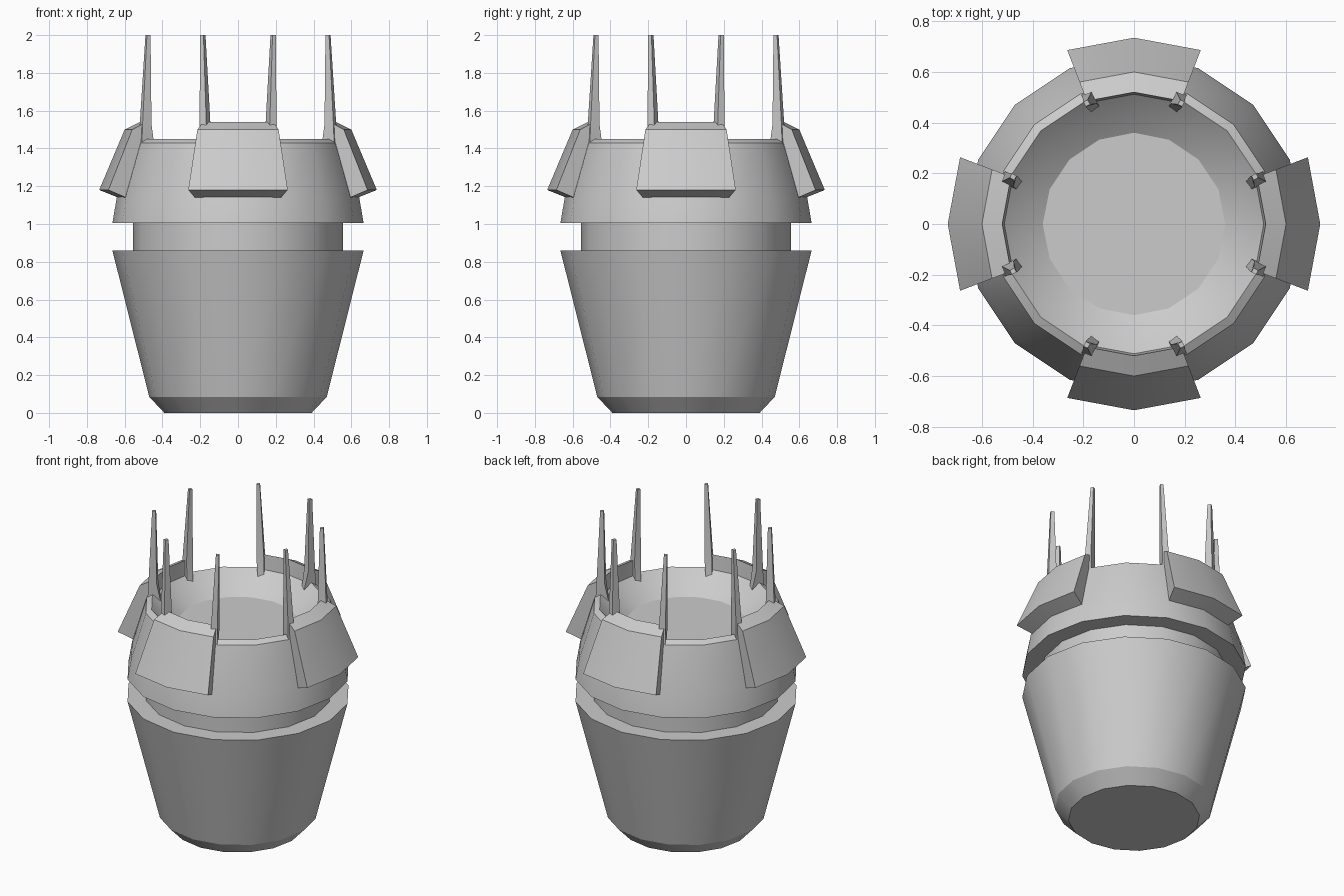
import bpy, bmesh
from math import cos, sin, pi, radians

if "Cube" in bpy.data.objects:
    bpy.data.objects.remove(bpy.data.objects["Cube"])


def finish(bm, name):
    bmesh.ops.remove_doubles(bm, verts=bm.verts, dist=1e-5)
    bmesh.ops.recalc_face_normals(bm, faces=bm.faces)
    me = bpy.data.meshes.new(name)
    bm.to_mesh(me)
    bm.free()
    ob = bpy.data.objects.new(name, me)
    bpy.context.collection.objects.link(ob)
    bpy.ops.object.select_all(action='DESELECT')
    bpy.context.view_layer.objects.active = ob
    ob.select_set(True)
    bpy.ops.object.shade_smooth_by_angle(angle=radians(26))
    return ob


def skin(bm, rings, closed):
    # bridge successive rings of vertices with quads
    rings = [[bm.verts.new(p) for p in r] for r in rings]
    for a, b in zip(rings, rings[1:]):
        n = len(a)
        for i in range(n if closed else n - 1):
            j = (i + 1) % n
            bm.faces.new((a[i], a[j], b[j], b[i]))
    bm.faces.new(rings[0])
    bm.faces.new(rings[-1])


# 16-sided turned body with groove and shallow cup on top
profile = [(.39, 0), (.47, .085), (.665, .86), (.555, .86), (.555, 1.005),
           (.665, 1.005), (.642, 1.14), (.555, 1.43), (.52, 1.45),
           (.455, 1.39), (.36, 1.325)]
bm = bmesh.new()
skin(bm, [[(r * cos(k * pi / 8), r * sin(k * pi / 8), z) for k in range(16)]
          for r, z in profile], True)
finish(bm, "body")

# bracket section (radius, height), swept over a short arc
section = [(.735, 1.18), (.60, 1.50), (.52, 1.54), (.51, 1.42), (.56, 1.30), (.635, 1.14)]

# prong cross-sections at foot, base and tip, for one side of a bracket
prong = [
    [(.44, .165, 1.39), (.51, .21, 1.39), (.54, .165, 1.39), (.46, .135, 1.39)],
    [(.458, .188, 1.53), (.505, .204, 1.53), (.52, .168, 1.53), (.475, .146, 1.53)],
    [(.463, .19, 2.0), (.482, .20, 2.0), (.49, .183, 2.0), (.472, .172, 2.0)],
]

for q in range(4):
    t = q * pi / 2
    c, s = round(cos(t)), round(sin(t))

    bm = bmesh.new()
    skin(bm, [[(r * cos(t + a), r * sin(t + a), z) for r, z in section]
              for a in (radians(-21), 0, radians(21))], True)
    finish(bm, f"bracket_{q + 1}")

    for side, m in (("left", 1), ("right", -1)):
        bm = bmesh.new()
        skin(bm, [[(x * c - m * y * s, x * s + m * y * c, z) for x, y, z in ring]
                  for ring in prong], True)
        finish(bm, f"prong_{q + 1}_{side}")
